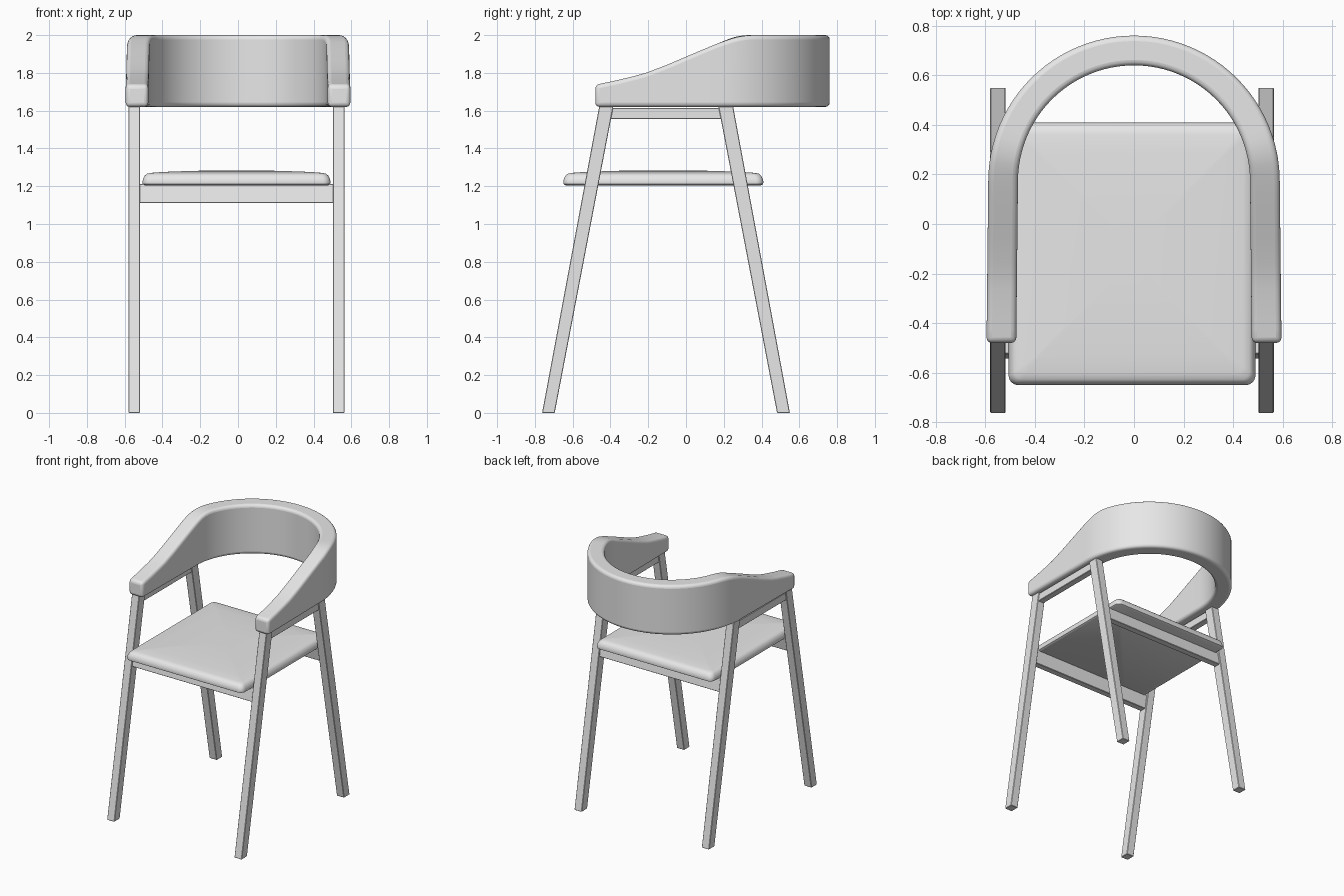
import bpy, bmesh, math

if "Cube" in bpy.data.objects:
    bpy.data.objects.remove(bpy.data.objects["Cube"], do_unlink=True)

grey = bpy.data.materials.new("plain_grey")
grey.use_nodes = True
grey.diffuse_color = (0.8, 0.8, 0.8, 1)
grey.node_tree.nodes["Principled BSDF"].inputs["Base Color"].default_value = (0.8, 0.8, 0.8, 1)

FRAME_X = -0.008   # centre line of legs and seat


def loft(name, rings, bevel=0.0, segments=2, smooth=True):
    """Skin a list of closed rings, cap both ends and bevel the sharp edges."""
    bm = bmesh.new()
    loops = [[bm.verts.new(p) for p in ring] for ring in rings]
    n = len(loops[0])
    for a, b in zip(loops, loops[1:]):
        for i in range(n):
            j = (i + 1) % n
            bm.faces.new((a[i], a[j], b[j], b[i]))
    bm.faces.new(loops[0][::-1])
    bm.faces.new(loops[-1])
    bmesh.ops.recalc_face_normals(bm, faces=bm.faces)
    mesh = bpy.data.meshes.new(name)
    bm.to_mesh(mesh)
    bm.free()
    mesh.materials.append(grey)
    obj = bpy.data.objects.new(name, mesh)
    bpy.context.collection.objects.link(obj)
    if bevel:
        mod = obj.modifiers.new("soft_edges", "BEVEL")
        mod.width = bevel
        mod.segments = segments
        mod.limit_method = "ANGLE"
        mod.angle_limit = math.radians(35)
        mod.use_clamp_overlap = False
    if smooth:
        bpy.ops.object.select_all(action="DESELECT")
        obj.select_set(True)
        bpy.context.view_layer.objects.active = obj
        bpy.ops.object.shade_smooth_by_angle(angle=math.radians(35))
    return obj


def side_prism(name, profile, x0, x1):
    """Extrude a (y, z) profile across x."""
    return loft(name, [[(x, y, z) for y, z in profile] for x in (x0, x1)],
                bevel=0.003, segments=1, smooth=False)


# Leg edges lean in towards the top; each gives y at the floor and at arm height
ARM_Z = 1.62
FRONT = ((-0.762, -0.46), (-0.695, -0.385))
REAR = ((0.482, 0.172), (0.55, 0.25))


def lean(edge, z):
    return edge[0] + (edge[1] - edge[0]) * z / ARM_Z


def leaning_profile(leg, z0, z1, inset=0.0):
    a, b = leg
    return [(lean(a, z0) + inset, z0), (lean(b, z0) - inset, z0),
            (lean(b, z1) - inset, z1), (lean(a, z1) + inset, z1)]


# Legs and the rails under the arms
for side, label in ((1, "left"), (-1, "right")):
    x_in, x_out = FRAME_X + side * 0.51, FRAME_X + side * 0.572
    side_prism("front_leg_" + label, leaning_profile(FRONT, 0, 1.63), x_in, x_out)
    side_prism("rear_leg_" + label, leaning_profile(REAR, 0, 1.63), x_in, x_out)
    low, high = 1.555, 1.615
    rail = [(lean(FRONT[1], low) - 0.01, low), (lean(REAR[0], low) + 0.01, low),
            (lean(REAR[0], high) + 0.01, high), (lean(FRONT[1], high) - 0.01, high)]
    side_prism("arm_rail_" + label, rail, x_in + side * 0.006, x_out - side * 0.006)

# Cross rails below the seat
for leg, label in ((FRONT, "front"), (REAR, "rear")):
    side_prism("seat_rail_" + label, leaning_profile(leg, 1.11, 1.212, 0.012),
               FRAME_X - 0.515, FRAME_X + 0.515)


# Curved backrest flowing into the arms
def top_height(y):
    knots = [(-0.48, 1.737), (-0.36, 1.762), (-0.22, 1.797), (-0.1, 1.843), (0.05, 1.907),
             (0.17, 1.957), (0.24, 1.983), (0.29, 1.996), (0.34, 2.0)]
    for (y0, z0), (y1, z1) in zip(knots, knots[1:]):
        if y <= y1:
            return z0 + (z1 - z0) * max(0, y - y0) / (y1 - y0)
    return 2.0


ARC_Y, RADIUS, HALF = 0.172, 0.528, 0.06
ARM_FRONT = -0.48
STEPS, ARC = 12, 48
path = []          # position and outward direction
for i in range(STEPS):
    t = i / STEPS
    path.append((RADIUS + 0.007 * (1 - t), ARM_FRONT + (ARC_Y - ARM_FRONT) * t, 1, 0))
for i in range(ARC + 1):
    a = math.pi * i / ARC
    path.append((RADIUS * math.cos(a), ARC_Y + RADIUS * math.sin(a), math.cos(a), math.sin(a)))
path += [(-x, y, -nx, ny) for x, y, nx, ny in reversed(path[:STEPS])]

rings = []
for x, y, nx, ny in path:
    xi, yi = x - nx * HALF, y - ny * HALF
    xo, yo = x + nx * HALF, y + ny * HALF
    top = top_height(y)
    rings.append([(xi, yi, ARM_Z), (xo, yo, ARM_Z), (xo, yo, top), (xi, yi, top)])
loft("backrest_and_arms", rings, bevel=0.022, segments=4)


# Padded seat
def rounded_outline(inset, z, corner=0.04):
    hx, hy = 0.498 - inset, 0.53 - inset
    r = max(corner - inset * 0.3, 0.008)
    ring = []
    for k, (sx, sy) in enumerate(((1, 1), (-1, 1), (-1, -1), (1, -1))):
        for i in range(7):
            a = math.pi / 2 * (k + i / 6)
            ring.append((FRAME_X + sx * (hx - r) + r * math.cos(a),
                         -0.12 + sy * (hy - r) + r * math.sin(a), z))
    return ring


cushion = [(0.012, 1.205), (0.002, 1.211), (0, 1.222), (0.004, 1.24), (0.012, 1.256),
           (0.024, 1.266), (0.05, 1.271), (0.12, 1.276), (0.25, 1.281), (0.4, 1.284)]
loft("seat_cushion", [rounded_outline(i, z) for i, z in cushion])
